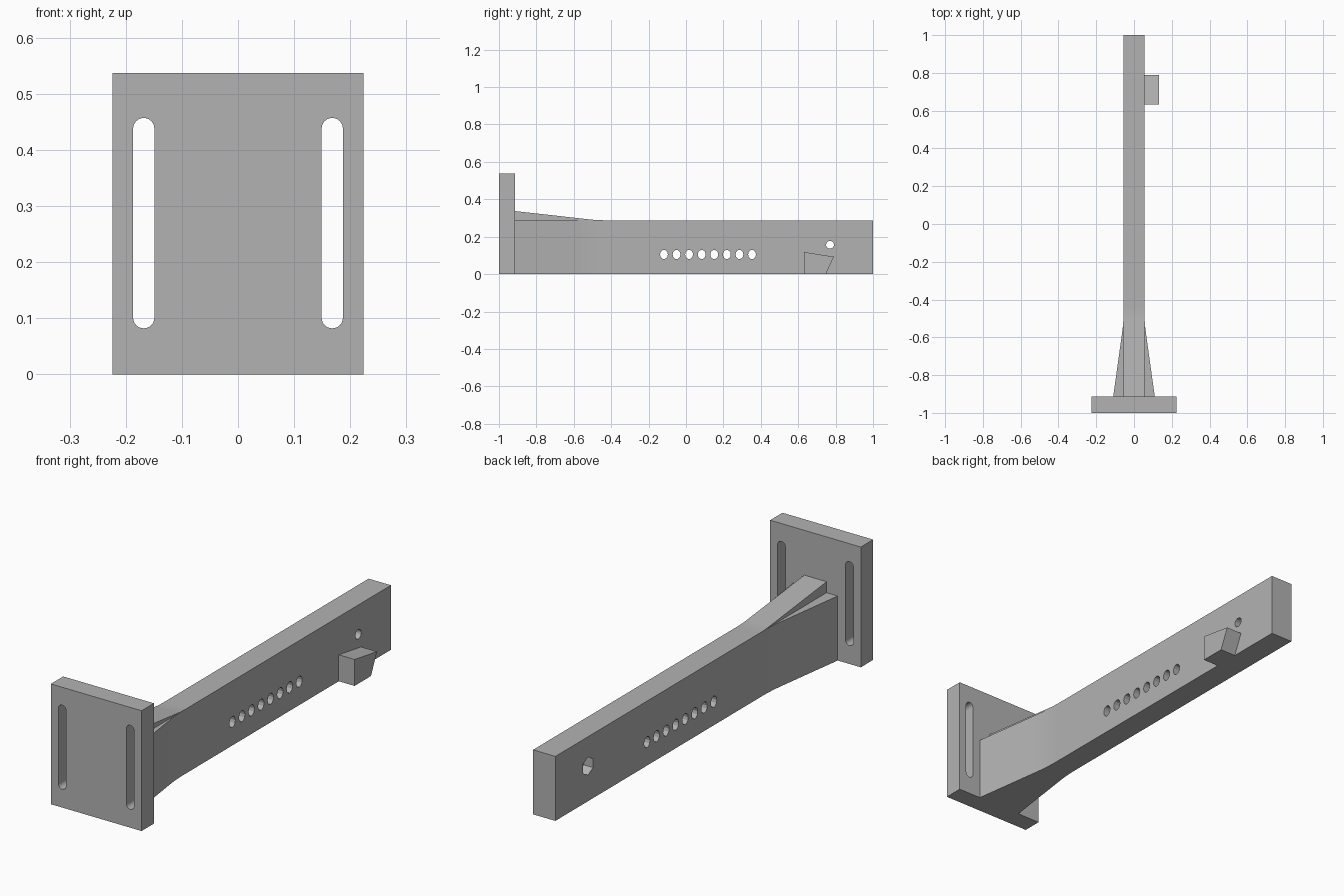
import bpy, bmesh
from math import cos, sin, pi, radians
from mathutils import Vector

if "Cube" in bpy.data.objects:
    bpy.data.objects.remove(bpy.data.objects["Cube"], do_unlink=True)

grey = bpy.data.materials.new("plain_grey")
grey.use_nodes = True
grey.diffuse_color = (0.45, 0.45, 0.45, 1)
grey.node_tree.nodes["Principled BSDF"].inputs["Base Color"].default_value = (0.45, 0.45, 0.45, 1)


def prism(name, outline, axis, lo, hi):
    """Extrude a 2D outline along an axis; its two coordinates fill the other axes in order."""
    def place(p, depth):
        co = list(p)
        co.insert("xyz".index(axis), depth)
        return Vector(co)
    bm = bmesh.new()
    face = bm.faces.new([bm.verts.new(place(p, lo)) for p in outline])
    ext = bmesh.ops.extrude_face_region(bm, geom=[face])
    moved = [v for v in ext["geom"] if isinstance(v, bmesh.types.BMVert)]
    bmesh.ops.translate(bm, verts=moved, vec=place((0, 0), hi - lo))
    bmesh.ops.recalc_face_normals(bm, faces=bm.faces)
    mesh = bpy.data.meshes.new(name)
    bm.to_mesh(mesh)
    bm.free()
    mesh.materials.append(grey)
    ob = bpy.data.objects.new(name, mesh)
    bpy.context.collection.objects.link(ob)
    return ob


def oval(cu, cv, ru, rv, n):
    """Closed ring of points with one point straight up."""
    return [(cu + ru * sin(2 * pi * i / n), cv + rv * cos(2 * pi * i / n)) for i in range(n)]


def slot(cu, r, low, high, n=12):
    """Vertical round-ended slot outline."""
    top = [(cu + r * cos(pi * i / n), high - r + r * sin(pi * i / n)) for i in range(n + 1)]
    bottom = [(cu - r * cos(pi * i / n), low + r - r * sin(pi * i / n)) for i in range(n + 1)]
    return top + bottom


def cut(target, cutters):
    """Subtract each cutter and remove it."""
    bpy.context.view_layer.objects.active = target
    for c in cutters:
        c.hide_render = True
        mod = target.modifiers.new("cut", "BOOLEAN")
        mod.operation, mod.solver, mod.object = "DIFFERENCE", "EXACT", c
        bpy.ops.object.modifier_apply(modifier=mod.name)
        bpy.data.objects.remove(c, do_unlink=True)


def blend(start, end, rise_end, base, n=5):
    """Gentle fillet curve leaving a straight edge, as (distance, height) pairs."""
    return [(start + (end - start) * i / n, base + rise_end * (i / n) ** 2) for i in range(n + 1)]


HALF, TOP, BACK_OF_PLATE = 0.055, 0.288, -0.913

# Mounting plate with two long slots
w = 0.224
plate = prism("mounting_plate", [(-w, 0), (w, 0), (w, 0.537), (-w, 0.537)], "y", -1, BACK_OF_PLATE)
cut(plate, [prism("slot_cutter", slot(s * 0.168, 0.019, 0.082, 0.457), "y", -1.1, -0.8)
            for s in (-1, 1)])

# Arm, flaring sideways towards the plate
side = [(x, y) for y, x in blend(-0.46, -0.58, 0.0085, HALF)]
half = [(HALF, 1)] + side + [(0.11, BACK_OF_PLATE)]
arm = prism("arm", half + [(-x, y) for x, y in reversed(half)], "z", 0, TOP)

# Row of adjustment holes, a bolt hole and its hexagonal nut pocket
cutters = [prism("hole_cutter", oval(-0.118 + i * 0.0673, 0.105, 0.021, 0.025, 12), "x", -0.3, 0.3)
           for i in range(8)]
cutters.append(prism("bolt_cutter", oval(0.77, 0.157, 0.021, 0.021, 20), "x", -0.3, 0.3))
cutters.append(prism("nut_cutter", oval(0.77, 0.157, 0.04, 0.04, 6), "x", -0.3, -0.01))
cut(arm, cutters)

# Sloping rib on top of the arm against the plate
rib = blend(-0.44, -0.52, 0.005, TOP)
prism("top_rib", rib + [(BACK_OF_PLATE, 0.337), (BACK_OF_PLATE, TOP)], "x", -HALF, HALF)

# Small stop block on the side
prism("stop_block", [(0.632, 0), (0.748, 0), (0.79, 0.093), (0.632, 0.118)], "x", HALF, 0.133)
